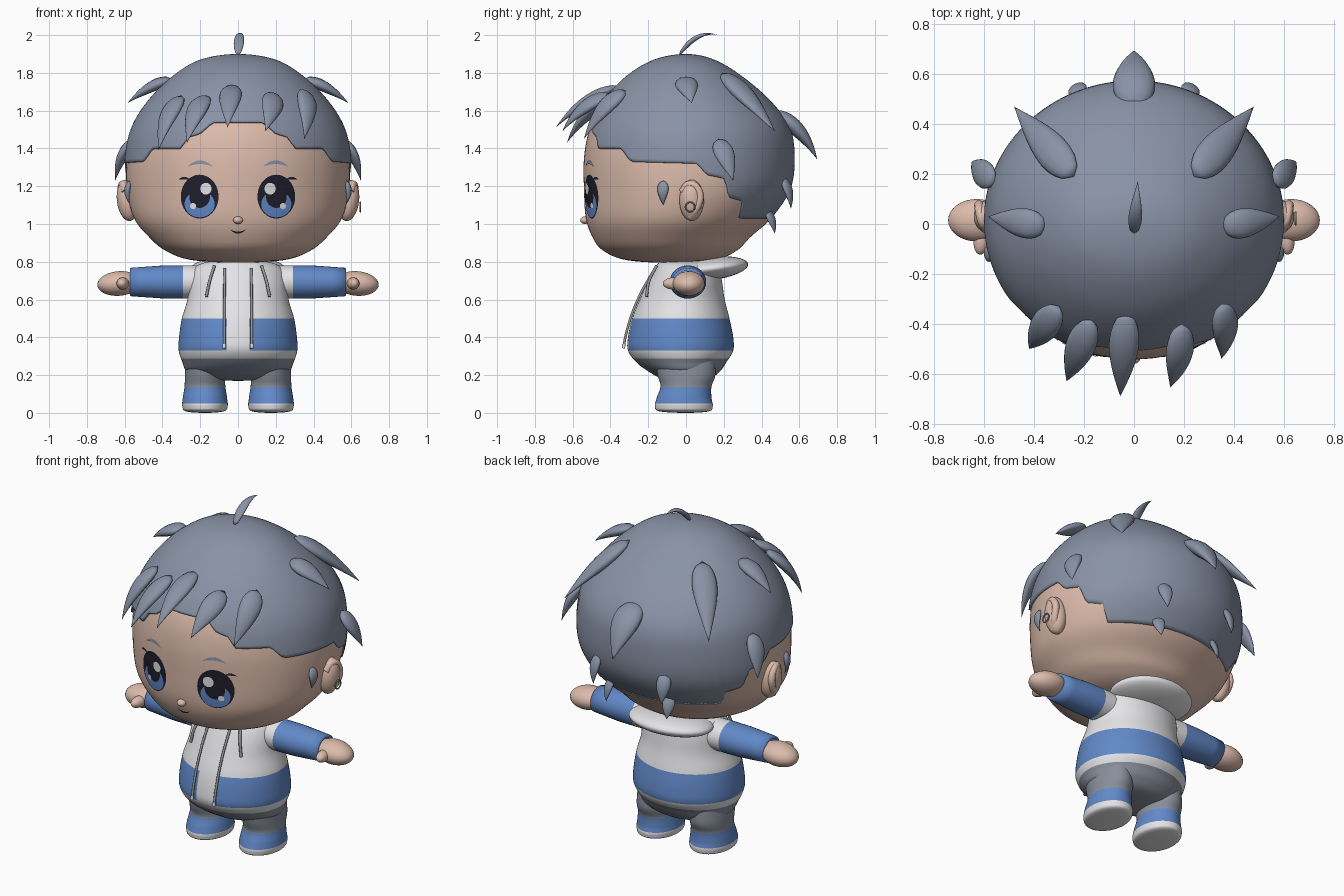
import bpy, bmesh, math
from mathutils import Vector

cube = bpy.data.objects.get("Cube")
if cube:
    bpy.data.objects.remove(cube, do_unlink=True)


def material(name, r, g, b):
    m = bpy.data.materials.new(name)
    m.use_nodes = True
    m.diffuse_color = (r, g, b, 1)
    bsdf = next(n for n in m.node_tree.nodes if n.type == "BSDF_PRINCIPLED")
    bsdf.inputs["Base Color"].default_value = (r, g, b, 1)
    bsdf.inputs["Roughness"].default_value = 0.7
    return m


SKIN = material("skin", .72, .5, .41)
HAIR = material("hair_slate", .25, .29, .38)
WHITE = material("soft_white", .78, .78, .8)
BLUE = material("sleeve_blue", .12, .25, .58)
PANTS = material("trouser_grey", .25, .275, .33)
DARK = material("eye_dark", .014, .013, .025)
CORD = material("cord_grey", .3, .3, .31)


def make(name, verts, faces, mats, rule=None):
    mesh = bpy.data.meshes.new(name)
    bm = bmesh.new()
    vs = [bm.verts.new(v) for v in verts]
    for f in faces:
        bm.faces.new([vs[i] for i in f])
    bmesh.ops.remove_doubles(bm, verts=bm.verts, dist=1e-5)
    bmesh.ops.recalc_face_normals(bm, faces=bm.faces)
    for f in bm.faces:
        f.smooth = True
        if rule:
            f.material_index = rule(f.calc_center_median())
    bm.to_mesh(mesh)
    bm.free()
    for m in mats:
        mesh.materials.append(m)
    ob = bpy.data.objects.new(name, mesh)
    bpy.context.collection.objects.link(ob)
    return ob


def grid_faces(rows, cols, wrap=True):
    return [(r * cols + c, r * cols + (c + 1) % cols,
             (r + 1) * cols + (c + 1) % cols, (r + 1) * cols + c)
            for r in range(rows - 1) for c in range(cols if wrap else cols - 1)]


def section(rows, t):
    """Smooth interpolation of (z, half width, front y, back y) rows."""
    def row(i):
        if 0 <= i < len(rows):
            return rows[i]
        edge, near = (rows[0], rows[1]) if i < 0 else (rows[-1], rows[-2])
        return (near[0], -near[1], near[3], near[2]) if edge[1] == 0 else edge
    i = min(int(t), len(rows) - 2)
    u = t - i
    return [b + u * (c - a) / 2 + u * u * (2 * a - 5 * b + 4 * c - d) / 2
            + u ** 3 * (3 * b - a - 3 * c + d) / 2
            for a, b, c, d in zip(row(i - 1), row(i), row(i + 1), row(i + 2))]


def find_t(rows, z):
    lo, hi = 0, len(rows) - 1
    for _ in range(30):
        mid = (lo + hi) / 2
        lo, hi = (mid, hi) if section(rows, mid)[0] > z else (lo, mid)
    return lo


def loft(name, rows, mats, rule=None, cx=0, cols=96, steps=72, edge=None):
    """Stack of elliptic rings from top to bottom; edge gives the lower rim."""
    verts = []
    angles = [math.tau * c / cols for c in range(cols)]
    ends = [find_t(rows, edge(a)) if edge else len(rows) - 1 for a in angles]
    for s in range(steps + 1):
        for a, e in zip(angles, ends):
            z, w, f, b = section(rows, e * s / steps)
            verts.append((cx + w * math.sin(a), (f + b) / 2 - (b - f) / 2 * math.cos(a), z))
    return make(name, verts, grid_faces(steps + 1, cols), mats, rule)


# Head
HEAD = [(1.89, 0, 0, 0), (1.86, .19, -.16, .14), (1.77, .34, -.31, .29),
        (1.64, .47, -.43, .44), (1.5, .555, -.51, .54), (1.35, .588, -.54, .565),
        (1.18, .588, -.54, .545), (1.03, .55, -.53, .45), (.93, .47, -.495, .34),
        (.86, .386, -.44, .27), (.81, .25, -.32, .15), (.795, 0, -.1, -.1)]
loft("head", HEAD, [SKIN])

# Hair cap with a stepped hairline
LINE = [(0, 1.54), (.25, 1.54), (.36, 1.48), (.48, 1.46), (.54, 1.4), (.88, 1.4),
        (1, 1.33), (1.66, 1.32), (1.75, 1.26), (1.93, 1.24), (2.02, 1.14),
        (2.2, 1.12), (2.28, 1.03), (3.2, 1.03)]


def hairline(a):
    a = min(a, math.tau - a)
    for (a1, z1), (a2, z2) in zip(LINE, LINE[1:]):
        if a <= a2:
            return z1 + (z2 - z1) * (a - a1) / (a2 - a1)


CAP = [(z + .01, w + .01 if w else 0, f - .01 if w else 0, b + .01 if w else 0)
       for z, w, f, b in HEAD]
cap = loft("hair_cap", CAP, [HAIR], cols=160, steps=48, edge=hairline)
shell = cap.modifiers.new("shell", "SOLIDIFY")
shell.thickness, shell.offset = .015, -1


def tuft(name, base, tip, width, bulge=.03):
    """Leaf shaped lock of hair, bowed away from the head."""
    base, tip = Vector(base), Vector(tip)
    out = (base - Vector((0, 0, 1.35))).normalized()
    ctrl = (base + tip) / 2 + out * bulge * 2
    side = (tip - base).cross(out).normalized()
    up = side.cross(tip - base).normalized()
    verts, n, cols = [], 14, 14
    for s in range(n + 1):
        t = s / n
        p = base * (1 - t) ** 2 + ctrl * 2 * t * (1 - t) + tip * t * t
        r = width * math.sin(math.pi * t ** .6) if 0 < s < n else 0
        for c in range(cols):
            a = math.tau * c / cols
            verts.append(p + side * r * math.cos(a) + up * r * .5 * math.sin(a))
    make(name, verts, grid_faces(n + 1, cols), [HAIR])


FRINGE = [((-.3, -.33, 1.68), (-.42, -.5, 1.39)), ((-.17, -.38, 1.68), (-.27, -.63, 1.43)),
          ((-.03, -.35, 1.73), (-.055, -.69, 1.51)), ((.19, -.4, 1.69), (.145, -.655, 1.49)),
          ((.35, -.32, 1.71), (.35, -.54, 1.45))]
for b, t in FRINGE:
    tuft("fringe_lock", b, t, .06)
tuft("crown_lock", (0, -.04, 1.89), (.015, .17, 2), .027, .045)
tuft("back_lock", (0, .46, 1.6), (0, .695, 1.34), .085)
SIDE_LOCKS = [("rear_lock", (.24, .19, 1.8), (.48, .47, 1.49), .07),
              ("upper_side_lock", (.35, -.01, 1.77), (.585, .03, 1.64), .06),
              ("side_lock", (.56, .17, 1.45), (.65, .25, 1.23), .055),
              ("nape_lock", (.22, .51, 1.25), (.225, .555, 1.08), .04),
              ("low_nape_lock", (.19, .42, 1.09), (.2, .47, .95), .035),
              ("sideburn", (.575, -.12, 1.23), (.57, -.12, 1.1), .03)]
for s in (-1, 1):
    for name, b, t, w in SIDE_LOCKS:
        tuft(name, (b[0] * s, *b[1:]), (t[0] * s, *t[1:]), w, .015)


# Face details that follow the curve of the head
def face_point(x, z, lift):
    _, w, f, b = section(HEAD, find_t(HEAD, z))
    return (x, (f + b) / 2 - (b - f) / 2 * math.sqrt(1 - (x / w) ** 2) - lift, z)


def disc(name, cx, cz, rx, rz, lift, mat):
    verts = [face_point(cx + rx * r / 5 * math.cos(a), cz + rz * r / 5 * math.sin(a), lift)
             for r in range(1, 6) for a in [math.tau * c / 36 for c in range(36)]]
    make(name, verts, grid_faces(5, 36) + [tuple(range(36))], [mat])


def arc(name, cx, cz, half, rise, thick, mat):
    verts = []
    for edge in (-1, 1):
        for i in range(13):
            u = i / 6 - 1
            z = cz + rise * (1 - u * u) + edge * thick * (1.1 - u * u)
            verts.append(face_point(cx + half * u, z, .004))
    make(name, verts, grid_faces(2, 13, False), [mat])


for s in (-1, 1):
    disc("eye", s * .203, 1.145, .1, .116, .003, DARK)
    disc("iris", s * .203, 1.105, .08, .07, .005, BLUE)
    disc("pupil", s * .203, 1.145, .055, .06, .007, DARK)
    disc("eye_highlight", s * .17, 1.187, .03, .031, .009, WHITE)
    disc("eye_glint", s * .238, 1.095, .016, .016, .009, WHITE)
    arc("eyebrow", s * .2, 1.305, .065, .022, .009, HAIR)
    arc("eyelash", s * .285, 1.235, .03, .008, .006, DARK)
arc("mouth", 0, .972, .042, -.018, .005, DARK)


def ball(name, loc, radii, mat, rot=(0, 0, 0)):
    bpy.ops.mesh.primitive_uv_sphere_add(segments=32, ring_count=20, location=loc, rotation=rot)
    ob = bpy.context.object
    ob.name, ob.scale = name, radii
    ob.data.materials.append(mat)
    bpy.ops.object.shade_smooth()
    return ob


def cord(name, points, radius, mat):
    data = bpy.data.curves.new(name, "CURVE")
    data.dimensions, data.bevel_depth, data.bevel_resolution = "3D", radius, 3
    data.use_fill_caps = True
    spline = data.splines.new("BEZIER")
    spline.bezier_points.add(len(points) - 1)
    for bp, p in zip(spline.bezier_points, points):
        bp.co = p
        bp.handle_left_type = bp.handle_right_type = "AUTO"
    data.materials.append(mat)
    ob = bpy.data.objects.new(name, data)
    bpy.context.collection.objects.link(ob)


ball("nose", (0, -.535, 1.02), (.026, .025, .02), SKIN)

# Hooded top and trouser seat
TORSO = [(.815, 0, 0, 0), (.8, .16, -.13, .13), (.765, .235, -.165, .175),
         (.7, .26, -.2, .19), (.6, .268, -.245, .205), (.5, .297, -.285, .23),
         (.4, .312, -.307, .25), (.33, .314, -.307, .25), (.27, .295, -.265, .215),
         (.22, .27, -.2, .18), (.18, .18, -.12, .12), (.17, 0, 0, 0)]


def torso_colour(p):
    if p.z < .285:
        return 2
    return 1 if .33 < p.z < .5 and not (p.y < 0 and abs(p.x) < .057) else 0


loft("torso", TORSO, [WHITE, BLUE, PANTS], torso_colour, cols=128, steps=110)
ball("hood", (0, .14, .765), (.25, .19, .06), WHITE, (.12, 0, 0))

# Limbs, ears and drawstrings
LEG = [(.3, .1, -.17, .15), (.2, .106, -.15, .155), (.14, .108, -.135, .135),
       (.08, .117, -.155, .135), (.035, .12, -.165, .142), (.008, .1, -.14, .12), (0, 0, 0, 0)]
ARM = [(.2, .087), (.29, .088), (.4, .087), (.5, .08), (.57, .075), (.572, .06)]
for s in (-1, 1):
    loft("leg", LEG, [PANTS, BLUE, WHITE], lambda p: 0 if p.z > .135 else 1 if p.z > .052 else 2,
         cx=s * .175, cols=48, steps=60)
    verts = [(s * x, .01 + r * 1.1 * math.cos(a), .693 + r * math.sin(a))
             for x, r in ARM for a in [math.tau * c / 32 for c in range(32)]]
    make("sleeve", verts, grid_faces(len(ARM), 32), [WHITE, BLUE], lambda p: int(abs(p.x) > .28))
    ball("hand", (s * .63, .015, .685), (.115, .085, .065), SKIN, (0, s * .08, 0))
    ball("thumb", (s * .61, -.065, .685), (.032, .058, .032), SKIN, (0, 0, s * .15))
    ball("ear", (s * .585, .03, 1.125), (.056, .065, .11), SKIN, (0, s * .12, 0))
    cord("ear_rim", [(s * .595, -.02, 1.17), (s * .61, .02, 1.21), (s * .62, .07, 1.17),
                     (s * .615, .06, 1.09), (s * .59, .02, 1.04)], .02, SKIN)
    cord("long_drawstring", [(s * .07, -.165, .765), (s * .072, -.255, .6),
                             (s * .073, -.317, .42), (s * .073, -.33, .35)], .007, CORD)
    cord("drawstring_tip", [(s * .073, -.329, .365), (s * .073, -.331, .342)], .009, WHITE)
    cord("short_drawstring", [(s * .125, -.155, .78), (s * .15, -.195, .7),
                              (s * .168, -.21, .615)], .008, CORD)

# Earring on the left ear
bpy.ops.mesh.primitive_torus_add(location=(.648, .022, 1.09), rotation=(0, math.pi / 2, 0),
                                 major_radius=.025, minor_radius=.004,
                                 major_segments=24, minor_segments=8)
bpy.context.object.name = "earring"
bpy.context.object.data.materials.append(CORD)
bpy.ops.object.shade_smooth()
